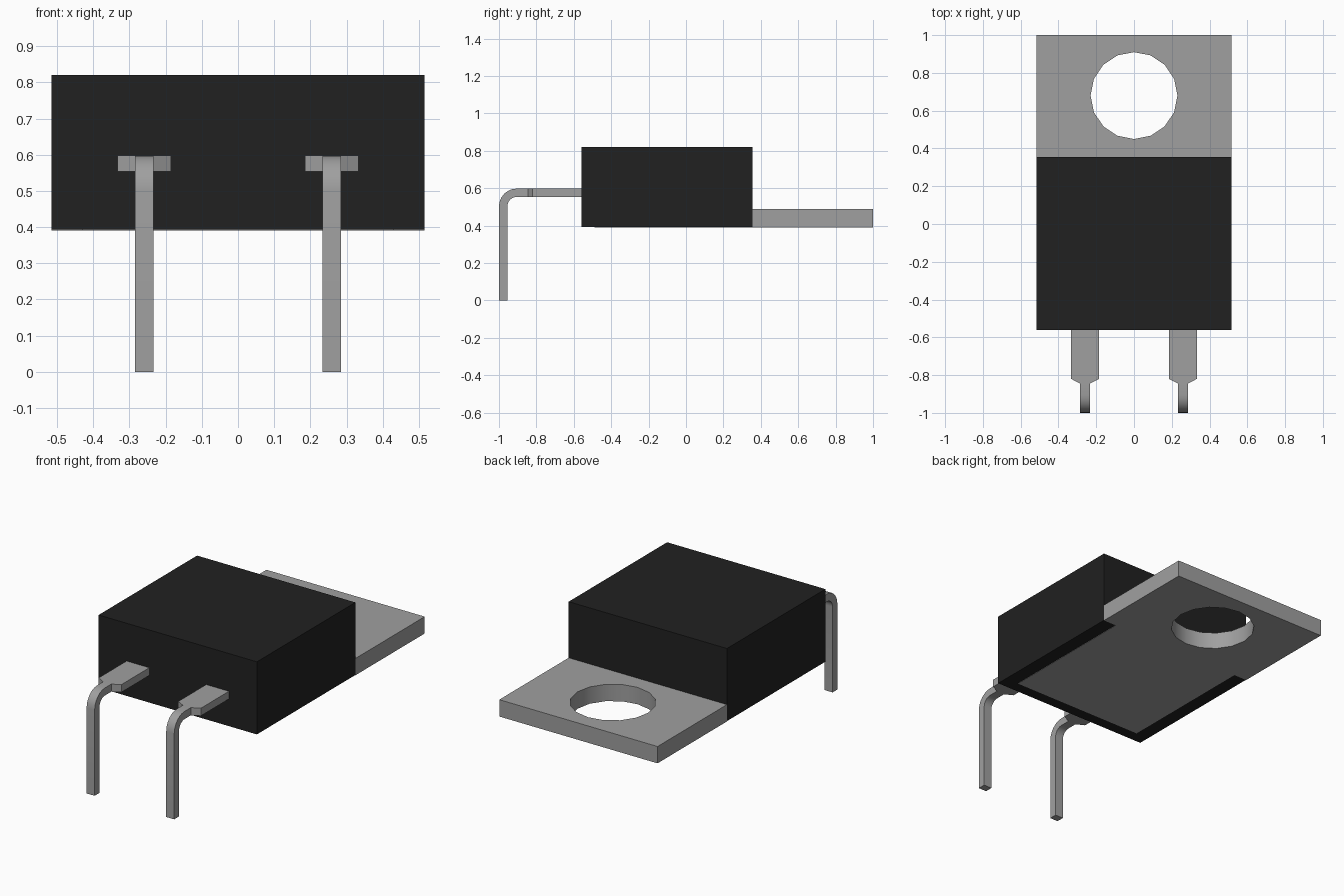
import bpy, bmesh, math
from mathutils import Vector

if "Cube" in bpy.data.objects:
    bpy.data.objects.remove(bpy.data.objects["Cube"])


def make_material(name, value):
    mat = bpy.data.materials.new(name)
    mat.use_nodes = True
    color = (value, value, value, 1)
    mat.diffuse_color = color
    mat.node_tree.nodes["Principled BSDF"].inputs["Base Color"].default_value = color
    return mat


plastic = make_material("black plastic", 0.015)
metal = make_material("grey metal", 0.35)


def finish(bm, name, mat, smooth=True):
    bmesh.ops.recalc_face_normals(bm, faces=bm.faces)
    mesh = bpy.data.meshes.new(name)
    bm.to_mesh(mesh)
    bm.free()
    mesh.materials.append(mat)
    obj = bpy.data.objects.new(name, mesh)
    bpy.context.collection.objects.link(obj)
    if smooth:
        bpy.ops.object.select_all(action="DESELECT")
        obj.select_set(True)
        bpy.context.view_layer.objects.active = obj
        bpy.ops.object.shade_smooth_by_angle(angle=math.radians(30))
    return obj


HALF, FRONT, BACK = 0.515, -0.56, 0.355
BASE, TOP = 0.393, 0.82

# Moulded body
bm = bmesh.new()
bmesh.ops.create_cube(bm, size=1)
for v in bm.verts:
    v.co = (v.co.x * 2 * HALF, FRONT + (v.co.y + 0.5) * (BACK - FRONT),
            BASE + (v.co.z + 0.5) * (TOP - BASE))
finish(bm, "body", plastic, smooth=False)

# Mounting tab: wide behind the body, narrower where it is inset beneath
bm = bmesh.new()
z = BASE - 0.002
half_outline = [(0.43, -0.49), (0.43, BACK), (HALF, BACK), (HALF, 1.0)]
outline = half_outline + [(-x, y) for x, y in reversed(half_outline)]
SIDES = 16
hole = [(0.23 * math.cos(2 * math.pi * i / SIDES),
         0.68 + 0.23 * math.sin(2 * math.pi * i / SIDES)) for i in range(SIDES)]
edges = []
for loop in (outline, hole):
    verts = [bm.verts.new((x, y, z)) for x, y in loop]
    edges += [bm.edges.new((verts[i - 1], verts[i])) for i in range(len(verts))]
bmesh.ops.triangle_fill(bm, edges=edges, use_beauty=True, normal=(0, 0, 1))
extruded = bmesh.ops.extrude_face_region(bm, geom=bm.faces[:])
bmesh.ops.translate(bm, vec=(0, 0, 0.099),
                    verts=[g for g in extruded["geom"] if isinstance(g, bmesh.types.BMVert)])
bmesh.ops.dissolve_limit(bm, angle_limit=0.01, verts=bm.verts[:], edges=bm.edges[:])
finish(bm, "mounting_tab", metal)

# Bent leads: rectangular section swept out, tapered, then turned down
THICK, WIDE, NARROW, LEAD_TOP, BEND = 0.045, 0.074, 0.026, 0.598, 0.095
bend_y, bend_z = -1 + BEND, LEAD_TOP - BEND


def make_lead(name, cx):
    # Each station: outer point, direction toward the inside, half width
    down, back = Vector((0, 0, -1)), Vector((0, 1, 0))
    stations = [((FRONT + 0.01, LEAD_TOP), down, WIDE),
                ((-0.82, LEAD_TOP), down, WIDE),
                ((-0.845, LEAD_TOP), down, NARROW)]
    for i in range(7):
        a = math.pi / 2 * i / 6
        out = Vector((0, -math.sin(a), math.cos(a)))
        stations.append(((bend_y + out.y * BEND, bend_z + out.z * BEND), -out, NARROW))
    stations.append(((-1, 0), back, NARROW))

    bm = bmesh.new()
    rings = []
    for (y, z), inward, w in stations:
        rings.append([bm.verts.new(Vector((cx + s * w, y, z)) + inward * t)
                      for s, t in ((-1, 0), (1, 0), (1, THICK), (-1, THICK))])
    for a, b in zip(rings, rings[1:]):
        for i in range(4):
            bm.faces.new((a[i - 1], a[i], b[i], b[i - 1]))
    bm.faces.new(rings[0])
    bm.faces.new(rings[-1])
    finish(bm, name, metal)


for side, sign in (("left", 1), ("right", -1)):
    make_lead(side + "_lead", sign * 0.259)
